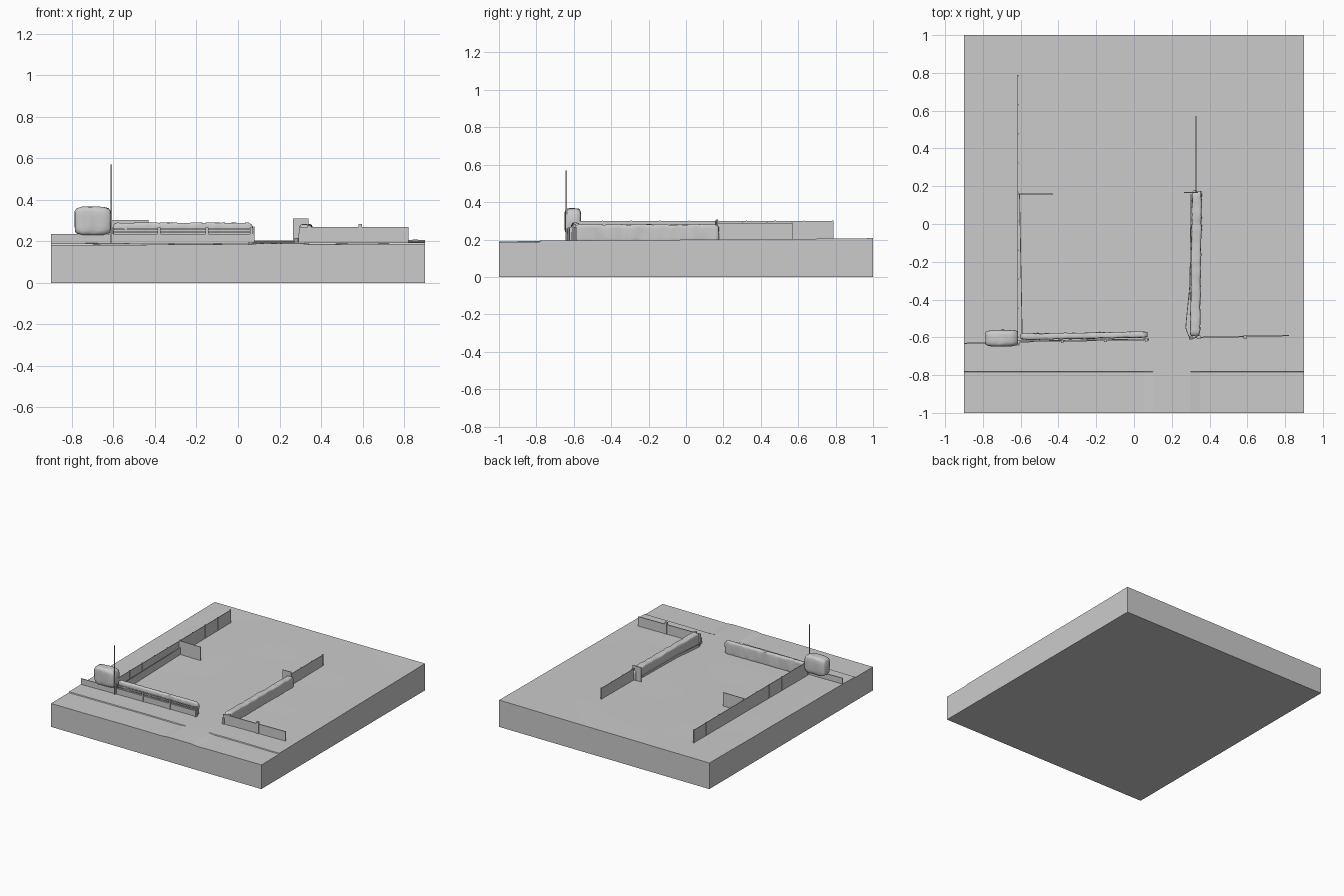
import bpy, bmesh, math
from mathutils import Vector, noise

if "Cube" in bpy.data.objects:
    bpy.data.objects.remove(bpy.data.objects["Cube"])


def finish(name, bm, smooth=False):
    bmesh.ops.recalc_face_normals(bm, faces=bm.faces)
    me = bpy.data.meshes.new(name)
    bm.to_mesh(me)
    bm.free()
    ob = bpy.data.objects.new(name, me)
    bpy.context.collection.objects.link(ob)
    if smooth:
        for p in me.polygons:
            p.use_smooth = True
    return ob


def ground_z(x, y):
    z = 0.197 + 0.007 * y + 0.003 * x + 0.002 * noise.noise(Vector((x * 2, y * 2, 0)))
    if y < -0.782 and not 0.09 < x < 0.31:
        z -= 0.006
    return z


# ground slab with a gentle slope and a kerb that drops at the driveway
def ground():
    xs = [-0.9 + i * 0.05 for i in range(37)]
    ys = [-1, -0.95, -0.9, -0.85, -0.784, -0.78] + [-0.75 + i * 0.05 for i in range(36)]
    bm = bmesh.new()
    rows = [[bm.verts.new((x, y, ground_z(x, y))) for x in xs] for y in ys]
    for a, b in zip(rows, rows[1:]):
        for i in range(len(xs) - 1):
            bm.faces.new((a[i], a[i + 1], b[i + 1], b[i]))
    rim = rows[0] + [r[-1] for r in rows[1:-1]] + rows[-1][::-1] + [r[0] for r in rows[-2:0:-1]]
    low = [bm.verts.new((v.co.x, v.co.y, 0)) for v in rim]
    for i in range(len(rim)):
        j = (i + 1) % len(rim)
        bm.faces.new((rim[i], low[i], low[j], rim[j]))
    bm.faces.new(low[::-1])
    return finish("ground_slab", bm)


# upright strip between two plan points
def panel(name, a, b, z0, z1, thick=0.006):
    a, b = Vector(a), Vector(b)
    d = (b - a).normalized()
    n = Vector((-d.y, d.x)) * thick / 2
    bm = bmesh.new()
    foot = [a - n, b - n, b + n, a + n]
    lo = [bm.verts.new((p.x, p.y, z0)) for p in foot]
    hi = [bm.verts.new((p.x, p.y, z1)) for p in foot]
    bm.faces.new(lo[::-1])
    bm.faces.new(hi)
    for i in range(4):
        j = (i + 1) % 4
        bm.faces.new((lo[i], lo[j], hi[j], hi[i]))
    return finish(name, bm)


def post(name, x, y, z0, z1, w=0.01):
    return panel(name, (x - w / 2, y), (x + w / 2, y), z0, z1, w)


def fence(name, a, b, z0, z1, bays, thick=0.004):
    panel(name + "_panel", a, b, z0, z1, thick)
    for i in range(bays + 1):
        p = Vector(a).lerp(Vector(b), i / bays)
        post(f"{name}_post_{i}", p.x, p.y, z0, z1 + 0.004, 0.007)


# clipped hedge: rounded box section swept along a line, roughened
def hedge(name, a, b, width, z0, z1, rough=0.004, steps=48, cap=0.02, sides=20, power=0.35):
    a, b = Vector(a), Vector(b)
    length = (b - a).length
    d = (b - a) / length
    n = Vector((-d.y, d.x))
    stations = [(0, 0.72), (cap * 0.25, 0.88), (cap, 1)]
    stations += [(cap + (length - 2 * cap) * i / steps, 1) for i in range(1, steps)]
    stations += [(length - s, k) for s, k in ((cap, 1), (cap * 0.25, 0.88), (0, 0.72))]
    zc, h = (z0 + z1) / 2, (z1 - z0) / 2
    bm = bmesh.new()
    rings = []
    for s, k in stations:
        ring = []
        for i in range(sides):
            t = 2 * math.pi * (i + 0.5) / sides
            u = math.copysign(abs(math.cos(t)) ** power, math.cos(t)) * width / 2 * k
            v = math.copysign(abs(math.sin(t)) ** power, math.sin(t)) * h * k
            p = a + d * s + n * u
            co = Vector((p.x, p.y, zc + v))
            ring.append(bm.verts.new(co + noise.noise_vector(co * 28) * rough))
        rings.append(ring)
    for r, q in zip(rings, rings[1:]):
        for i in range(sides):
            j = (i + 1) % sides
            bm.faces.new((r[i], r[j], q[j], q[i]))
    bm.faces.new(rings[0][::-1])
    bm.faces.new(rings[-1])
    return finish(name, bm, True)


ground()
Z = 0.185

# front left boundary: low wall, railings, hedge behind
panel("front_left_wall", (-0.61, -0.623), (0.08, -0.611), Z, 0.235, 0.008)
panel("side_left_wall", (-0.9, -0.632), (-0.61, -0.626), Z, 0.235)
for i, z in enumerate((0.242, 0.256)):
    panel(f"front_rail_{i}", (-0.61, -0.62), (0.08, -0.609), z, z + 0.006, 0.004)
for i, x in enumerate((-0.61, -0.38, -0.15, 0.065)):
    post(f"front_rail_post_{i}", x, -0.614 + 0.016 * (x - 0.08), Z, 0.265, 0.015)
panel("front_left_end_panel", (0.074, -0.612), (0.08, -0.612), Z, 0.27, 0.008)
hedge("front_left_hedge", (-0.6, -0.597), (0.07, -0.585), 0.032, Z, 0.289, 0.004)

# corner bush and lamp pole
hedge("corner_bush", (-0.785, -0.606), (-0.614, -0.603), 0.088, 0.228, 0.367,
      0.004, 10, 0.035, 24, 0.45)
post("lamp_pole", -0.61, -0.64, Z, 0.57, 0.006)

# left boundary fence with lower inner edging and a cross panel
fence("left_fence", (-0.615, -0.6), (-0.615, 0.785), Z, 0.298, 9)
panel("left_inner_wall", (-0.592, -0.59), (-0.606, 0.16), Z, 0.25, 0.004)
panel("left_cross_panel", (-0.615, 0.16), (-0.43, 0.158), Z, 0.302)

# right boundary: hedge, edging, rear fence
hedge("right_hedge", (0.323, -0.592), (0.333, 0.175), 0.052, Z, 0.28, 0.005)
edge = [(0.29, -0.595), (0.274, -0.55), (0.278, -0.5), (0.296, -0.32), (0.302, 0.16)]
for i, (a, b) in enumerate(zip(edge, edge[1:])):
    panel(f"hedge_edging_{i}", a, b, Z, 0.215, 0.004)
panel("right_cross_panel", (0.265, 0.166), (0.34, 0.166), Z, 0.31)
fence("right_fence", (0.328, 0.17), (0.328, 0.567), Z, 0.287, 3, 0.004)

# front right wall with piers
panel("front_right_wall", (0.295, -0.602), (0.82, -0.59), Z, 0.268, 0.007)
for i, (x, y, h, w) in enumerate([(0.3, -0.602, 0.24, 0.018), (0.343, -0.6, 0.275, 0.018),
                                  (0.588, -0.596, 0.284, 0.018)]):
    post(f"front_right_pier_{i}", x, y, Z, h, w)
